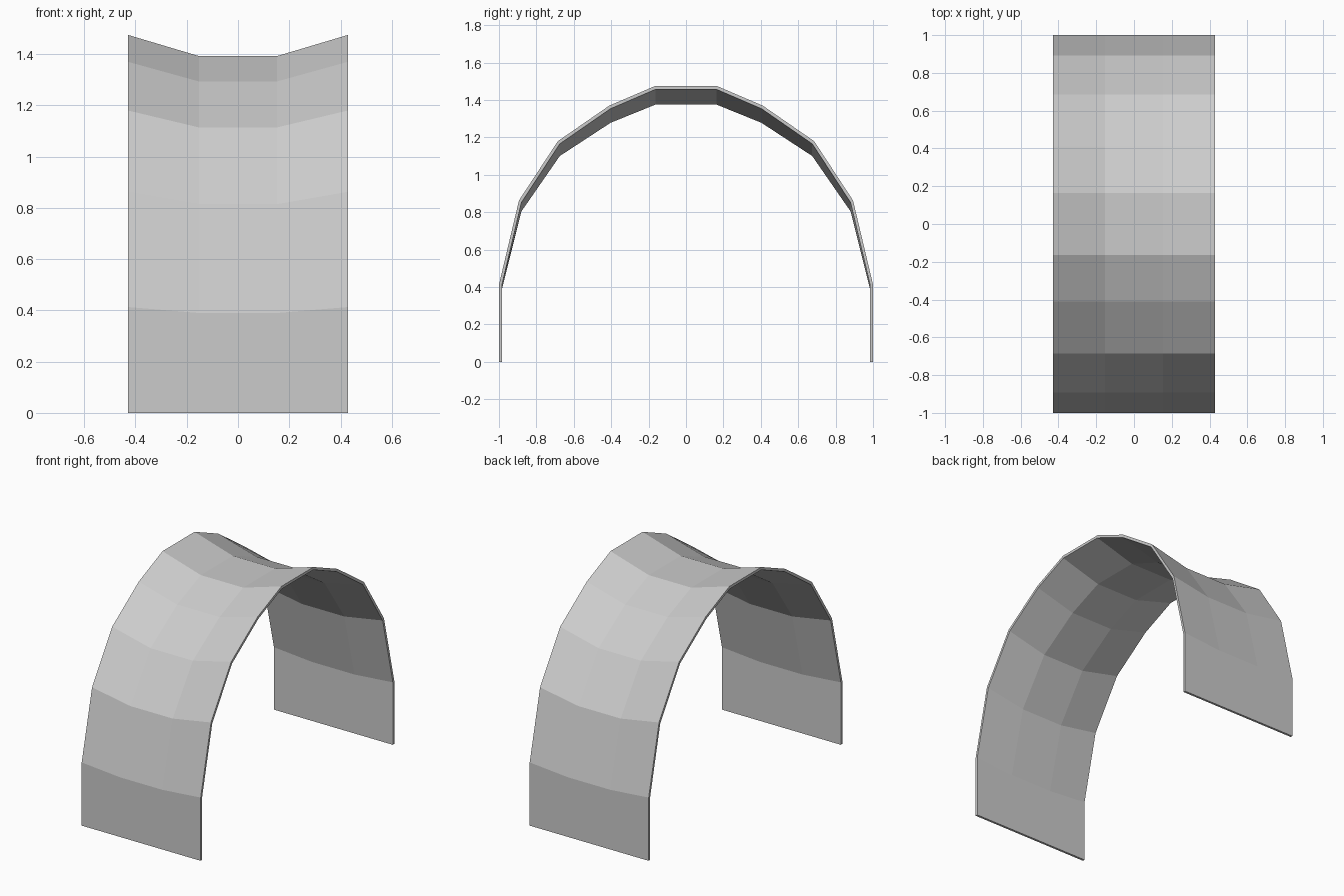
import bpy, bmesh

if "Cube" in bpy.data.objects:
    bpy.data.objects.remove(bpy.data.objects["Cube"])

# Half of the outer arch profile (y, z), from the foot to the crown
half = [(-1, 0), (-1, 0.413), (-0.893, 0.863), (-0.685, 1.18), (-0.41, 1.37), (-0.165, 1.475)]
outer = half + [(-y, z) for y, z in reversed(half)]
inner = [(y * 0.985, z * 0.988) for y, z in outer]

# Stations across the width: x and height scale (the middle sags)
stations = [(-0.43, 1.0), (-0.153, 0.944), (0.153, 0.944), (0.43, 1.0)]

bm = bmesh.new()
loops = []
for x, s in stations:
    loops.append([bm.verts.new((x, y, z * s)) for y, z in outer + inner[::-1]])

# Skin between neighbouring sections: outside, inside and feet
n = len(loops[0])
for a, b in zip(loops, loops[1:]):
    for i in range(n):
        j = (i + 1) % n
        bm.faces.new((a[i], a[j], b[j], b[i]))

# Thin rims at the two open ends
for lp in (loops[0], loops[-1]):
    for i in range(len(outer) - 1):
        bm.faces.new((lp[i], lp[i + 1], lp[n - 2 - i], lp[n - 1 - i]))

bmesh.ops.recalc_face_normals(bm, faces=bm.faces)
mesh = bpy.data.meshes.new("arched_shell")
bm.to_mesh(mesh)
bm.free()
bpy.context.collection.objects.link(bpy.data.objects.new("arched_shell", mesh))
